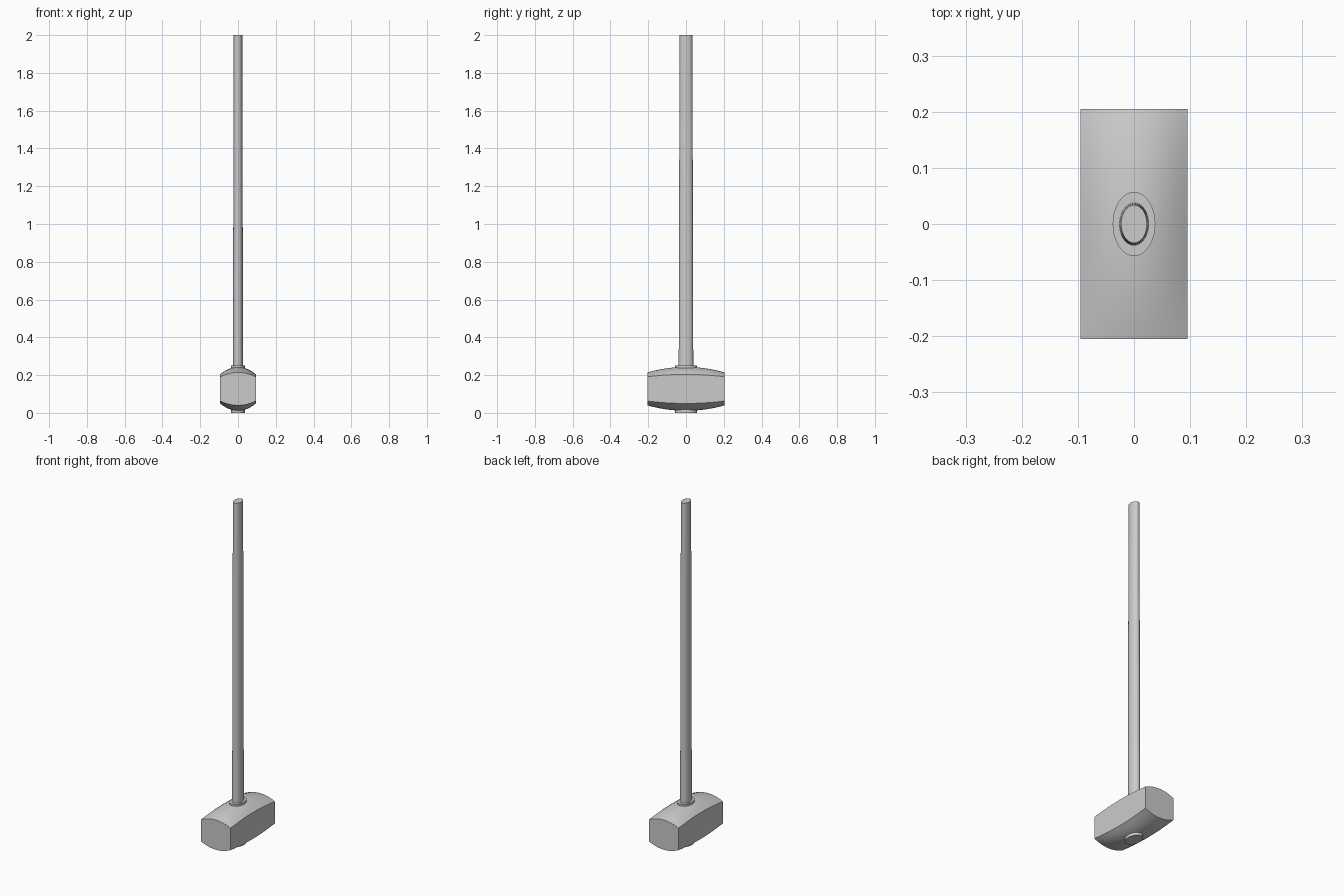
import bpy, bmesh, math

if "Cube" in bpy.data.objects:
    bpy.data.objects.remove(bpy.data.objects["Cube"])

HALF_X, HALF_Y, MID_Z = 0.095, 0.205, 0.127


def finish(name, bm):
    bmesh.ops.recalc_face_normals(bm, faces=bm.faces)
    mesh = bpy.data.meshes.new(name)
    bm.to_mesh(mesh)
    bm.free()
    ob = bpy.data.objects.new(name, mesh)
    bpy.context.collection.objects.link(ob)
    bpy.ops.object.select_all(action='DESELECT')
    ob.select_set(True)
    bpy.context.view_layer.objects.active = ob
    bpy.ops.object.shade_smooth_by_angle(angle=math.radians(30))
    return ob


def loft(name, rings):
    """Skin a list of closed rings and cap both ends."""
    bm = bmesh.new()
    loops = [[bm.verts.new(p) for p in ring] for ring in rings]
    n = len(loops[0])
    for a, b in zip(loops, loops[1:]):
        for i in range(n):
            j = (i + 1) % n
            bm.faces.new((a[i], a[j], b[j], b[i]))
    bm.faces.new(loops[0])
    bm.faces.new(loops[-1])
    return finish(name, bm)


def ellipse(rx, ry, z, n=48):
    return [(rx * math.cos(2 * math.pi * i / n),
             ry * math.sin(2 * math.pi * i / n), z) for i in range(n)]


def head_section(v, n=12):
    """Flat-sided section whose top and bottom bulge towards the middle."""
    centre = 0.116 - 0.029 * v * v
    edge = 0.077 - 0.013 * v * v
    us = [-1 + 2 * i / n for i in range(n + 1)]
    arc = [(u * HALF_X, centre + (edge - centre) * u * u) for u in us]
    top = [(x, v * HALF_Y, MID_Z + h) for x, h in arc]
    bottom = [(x, v * HALF_Y, MID_Z - h) for x, h in reversed(arc)]
    return top + bottom


# Hammer head, curved above and below
loft("hammer_head", [head_section(-1 + i / 8) for i in range(17)])

# Oval collar passing through the head
loft("collar", [ellipse(0.038, 0.057, z) for z in (0.0, 0.25)])

# Slightly tapered oval handle
loft("handle", [ellipse(0.027, 0.039, 0.1), ellipse(0.023, 0.034, 2.0)])
